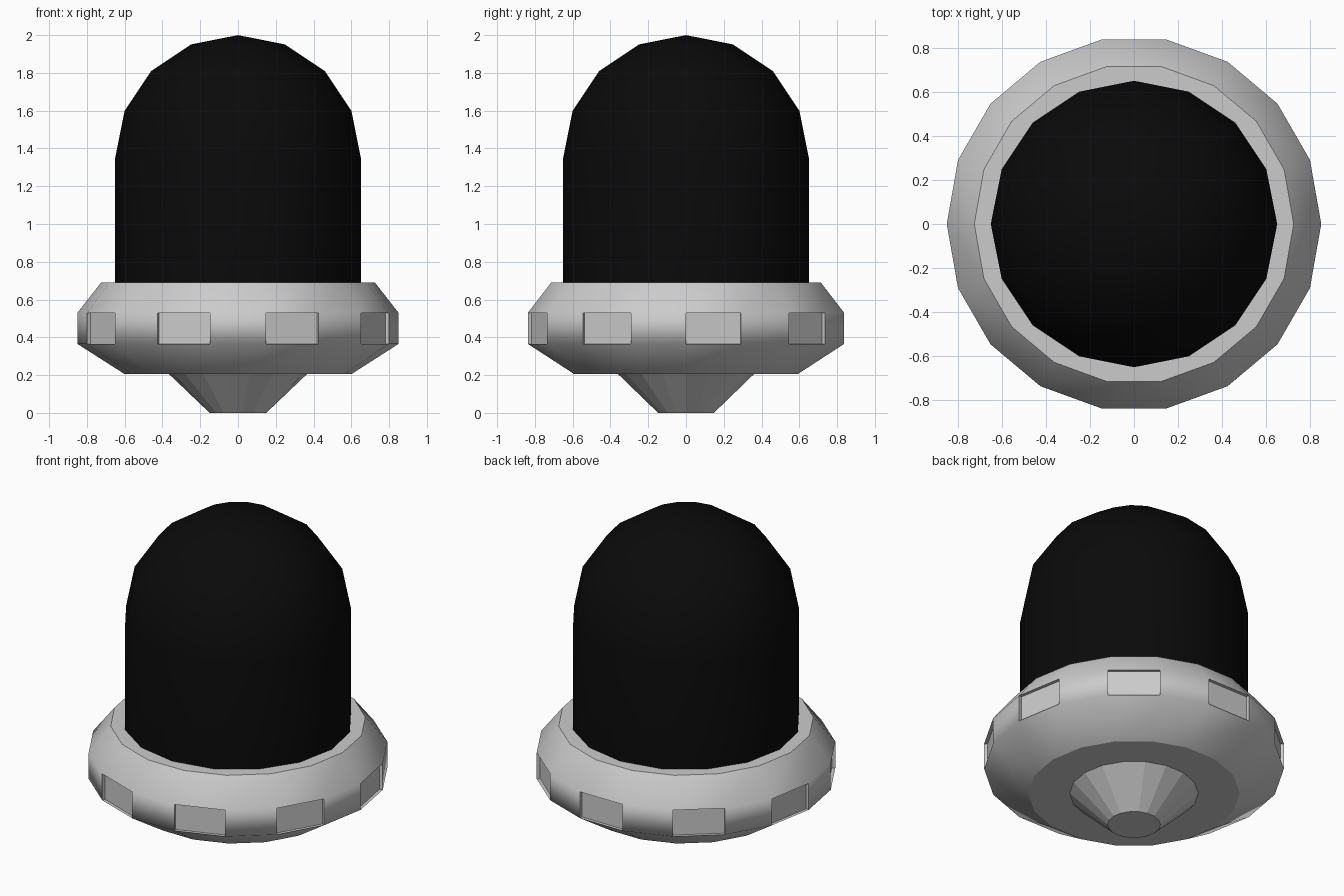
import bpy, bmesh, math

if "Cube" in bpy.data.objects:
    bpy.data.objects.remove(bpy.data.objects["Cube"])


def lathe(name, profile, sides, smooth, cap_bottom=True, cap_top=True):
    """Revolve (radius, z) points, bottom to top, into a faceted solid."""
    bm = bmesh.new()
    rings = []
    for r, z in profile:
        if r < 1e-5:
            rings.append([bm.verts.new((0, 0, z))])
            continue
        rings.append([bm.verts.new((r * math.cos(2 * math.pi * i / sides),
                                    r * math.sin(2 * math.pi * i / sides), z))
                      for i in range(sides)])
    bands = []
    for low, high in zip(rings, rings[1:]):
        band = []
        for i in range(sides):
            j = (i + 1) % sides
            corners = [low[i], low[j]]
            corners += [high[0]] if len(high) == 1 else [high[j], high[i]]
            face = bm.faces.new(corners)
            face.smooth = smooth
            band.append(face)
        bands.append(band)
    # Flat caps with crisp rims
    caps = []
    if cap_bottom:
        caps.append(bm.faces.new(rings[0][::-1]))
    if cap_top and len(rings[-1]) > 1:
        caps.append(bm.faces.new(rings[-1]))
    for cap in caps:
        for edge in cap.edges:
            edge.smooth = False
    return name, bm, bands


def finish(name, bm):
    mesh = bpy.data.meshes.new(name)
    bm.normal_update()
    bm.to_mesh(mesh)
    bm.free()
    obj = bpy.data.objects.new(name, mesh)
    bpy.context.collection.objects.link(obj)
    return obj


# Tapered foot
name, bm, _ = lathe("tapered_foot", [(0.15, 0), (0.365, 0.205)], 18, False,
                    cap_top=False)
finish(name, bm)

# Base ring, with every second panel of the upright band recessed
name, bm, bands = lathe("base_ring",
                        [(0.6, 0.205), (0.85, 0.365), (0.85, 0.53), (0.725, 0.69)],
                        18, True)
bm.normal_update()
for face in bands[1][::2]:
    inward = -face.normal.copy() * 0.02
    for edge in face.edges:
        edge.smooth = False
    panel = bmesh.ops.extrude_discrete_faces(bm, faces=[face])["faces"][0]
    panel.smooth = False
    bmesh.ops.translate(bm, verts=panel.verts[:], vec=inward)
    for edge in panel.edges:
        for wall in edge.link_faces:
            wall.smooth = False
        edge.smooth = False
finish(name, bm)

# Dark dome: straight wall topped by a hemisphere
profile = [(0.65, 0.69)]
for k in range(5):
    a = math.radians(22.5 * k)
    profile.append((0.65 * math.cos(a), 1.35 + 0.65 * math.sin(a)))
name, bm, _ = lathe("dome", profile, 16, True, cap_bottom=False)
dome = finish(name, bm)
black = bpy.data.materials.new("dome_black")
black.diffuse_color = (0.003, 0.003, 0.003, 1)
black.use_nodes = True
black.node_tree.nodes["Principled BSDF"].inputs["Base Color"].default_value = black.diffuse_color
dome.data.materials.append(black)
